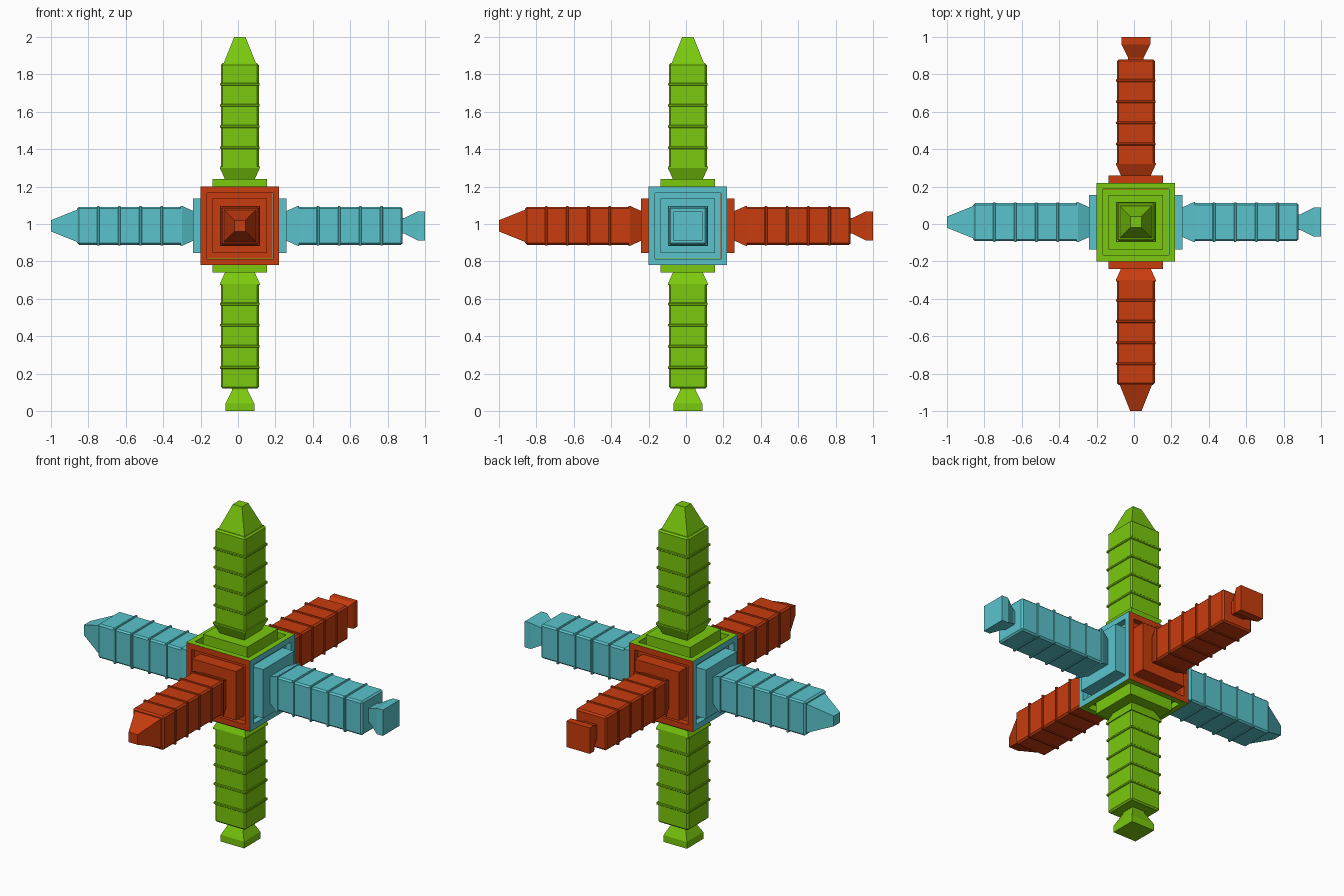
import bpy, bmesh
from mathutils import Vector, Matrix

if "Cube" in bpy.data.objects:
    bpy.data.objects.remove(bpy.data.objects["Cube"])

CENTRE = Vector((0.01, 0.01, 0.99))


def material(name, rgb):
    m = bpy.data.materials.new(name)
    m.diffuse_color = (*rgb, 1)
    m.use_nodes = True
    m.node_tree.nodes["Principled BSDF"].inputs["Base Color"].default_value = m.diffuse_color
    return m


GREEN = material("green", (0.195, 0.584, 0.004))
ORANGE = material("orange", (0.578, 0.045, 0.004))
CYAN = material("cyan", (0.1, 0.55, 0.6))


def loft(name, profile, direction, mat, cap_start=True, bevel=0):
    """Stack square sections, given as (distance, half width), along a direction."""
    bm = bmesh.new()
    rings = [[bm.verts.new((sx * h, sy * h, d))
              for sx, sy in ((-1, -1), (1, -1), (1, 1), (-1, 1))]
             for d, h in profile]
    for a, b in zip(rings, rings[1:]):
        for i in range(4):
            j = (i + 1) % 4
            bm.faces.new((a[i], a[j], b[j], b[i]))
    bm.faces.new(rings[-1])
    if cap_start:
        bm.faces.new(rings[0][::-1])
    if bevel:
        bmesh.ops.bevel(bm, geom=bm.edges[:], offset=bevel, segments=1, affect='EDGES')
    mesh = bpy.data.meshes.new(name)
    bm.to_mesh(mesh)
    bm.free()
    mesh.materials.append(mat)
    ob = bpy.data.objects.new(name, mesh)
    bpy.context.collection.objects.link(ob)
    rot = Vector((0, 0, 1)).rotation_difference(Vector(direction)).to_matrix().to_4x4()
    ob.matrix_world = Matrix.Translation(CENTRE) @ rot
    return ob


# Core face with a recessed channel around a raised plate, then a flared collar
BASE = [(0.21, 0.21), (0.21, 0.176), (0.175, 0.176), (0.175, 0.145),
        (0.25, 0.145), (0.25, 0.08), (0.31, 0.107), (0.317, 0.107)]
POINT = [(0.865, 0.088), (1.01, 0.03)]
FOOT = [(0.86, 0.04), (0.88, 0.042), (0.95, 0.077), (0.99, 0.077)]
START, END, SEGMENTS = 0.305, 0.87, 5

ARMS = [("top", (0, 0, 1), GREEN, POINT), ("bottom", (0, 0, -1), GREEN, FOOT),
        ("left", (-1, 0, 0), CYAN, POINT), ("right", (1, 0, 0), CYAN, FOOT),
        ("front", (0, -1, 0), ORANGE, POINT), ("back", (0, 1, 0), ORANGE, FOOT)]

for side, direction, mat, tip in ARMS:
    loft(f"{side}_core_face", BASE, direction, mat, cap_start=False)
    loft(f"{side}_shaft", [(START, 0.101), (END, 0.101)], direction, mat, bevel=0.009)
    # Thin raised bands between the shaft segments
    for k in range(1, SEGMENTS):
        d = START + (END - START) * k / SEGMENTS
        loft(f"{side}_band_{k}", [(d - 0.007, 0.106), (d + 0.007, 0.106)],
             direction, mat, bevel=0.003)
    loft(f"{side}_tip", tip, direction, mat)
